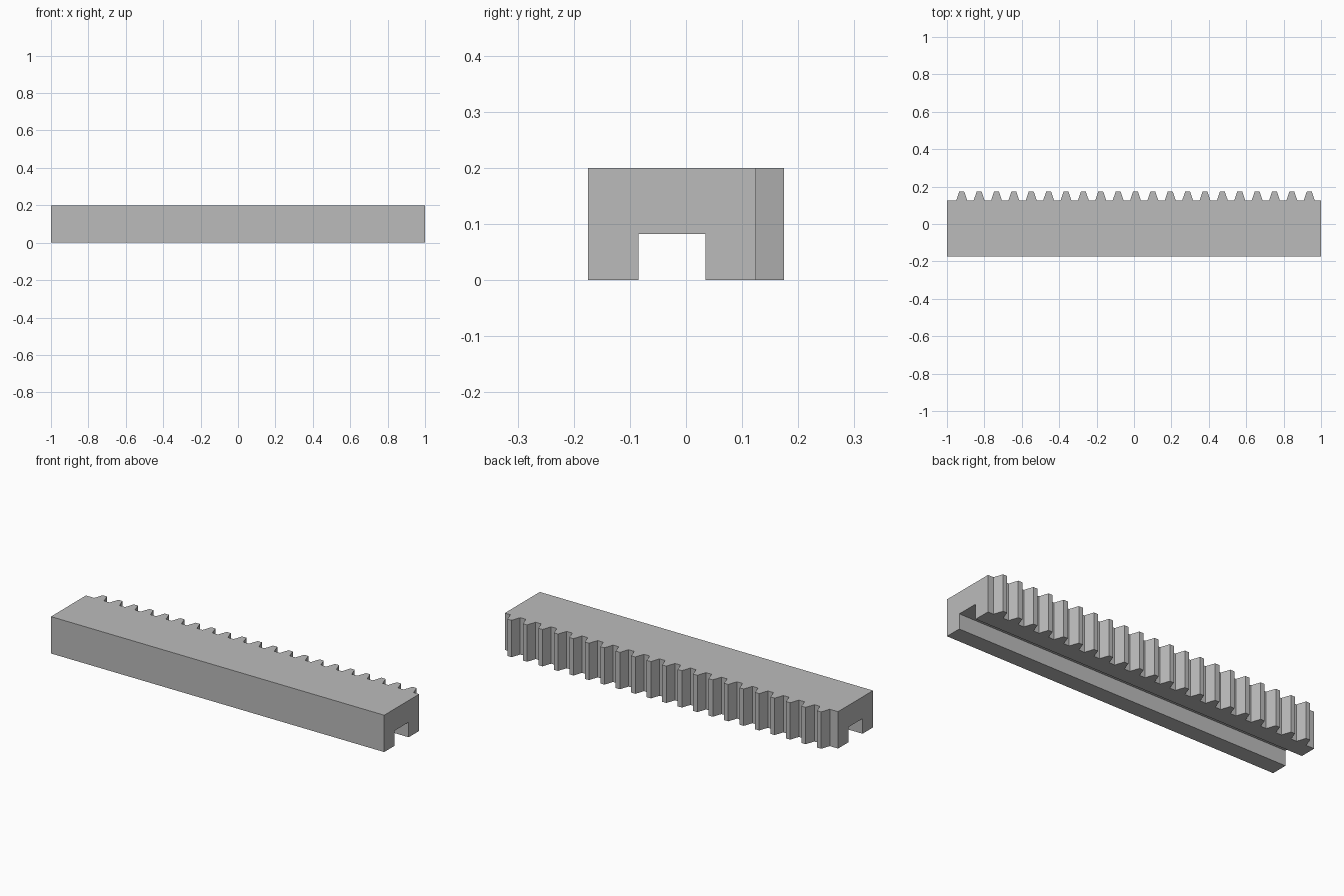
import bpy
import bmesh

default = bpy.data.objects.get("Cube")
if default:
    bpy.data.objects.remove(default, do_unlink=True)

FRONT, ROOT, TIP, HEIGHT = -0.175, 0.125, 0.175, 0.2
TEETH, PITCH, FIRST = 21, 0.0929, -0.921
BASE_HALF, TIP_HALF = 0.0295, 0.0125

grey = bpy.data.materials.new("plain grey")
grey.use_nodes = True
colour = (0.5, 0.5, 0.5, 1)
grey.diffuse_color = colour
grey.node_tree.nodes["Principled BSDF"].inputs["Base Color"].default_value = colour


def prism(name, outline, shift):
    """Extrude a closed outline along a vector into a solid object."""
    bm = bmesh.new()
    face = bm.faces.new([bm.verts.new(p) for p in outline])
    result = bmesh.ops.extrude_face_region(bm, geom=[face])
    moved = [g for g in result["geom"] if isinstance(g, bmesh.types.BMVert)]
    bmesh.ops.translate(bm, verts=moved, vec=shift)
    bmesh.ops.recalc_face_normals(bm, faces=bm.faces)
    mesh = bpy.data.meshes.new(name)
    bm.to_mesh(mesh)
    bm.free()
    mesh.materials.append(grey)
    obj = bpy.data.objects.new(name, mesh)
    bpy.context.collection.objects.link(obj)
    return obj


# Toothed bar: plan outline with a row of trapezoid teeth along the back
plan = [(-1, FRONT, 0), (1, FRONT, 0), (1, ROOT, 0)]
for i in reversed(range(TEETH)):
    x = FIRST + i * PITCH
    plan += [(x + BASE_HALF, ROOT, 0), (x + TIP_HALF, TIP, 0),
             (x - TIP_HALF, TIP, 0), (x - BASE_HALF, ROOT, 0)]
plan.append((-1, ROOT, 0))
rack = prism("toothed_rack", plan, (0, 0, HEIGHT))

# Guide slot cut through the underside along the whole length
section = [(-1.1, -0.085, -0.1), (-1.1, 0.035, -0.1),
           (-1.1, 0.035, 0.082), (-1.1, -0.085, 0.082)]
cutter = prism("slot_cutter", section, (2.2, 0, 0))
cut = rack.modifiers.new("guide slot", "BOOLEAN")
cut.operation = "DIFFERENCE"
cut.solver = "EXACT"
cut.object = cutter

# Apply the cut and discard the cutter
bpy.context.view_layer.objects.active = rack
rack.select_set(True)
bpy.ops.object.modifier_apply(modifier=cut.name)
bpy.data.objects.remove(cutter, do_unlink=True)
